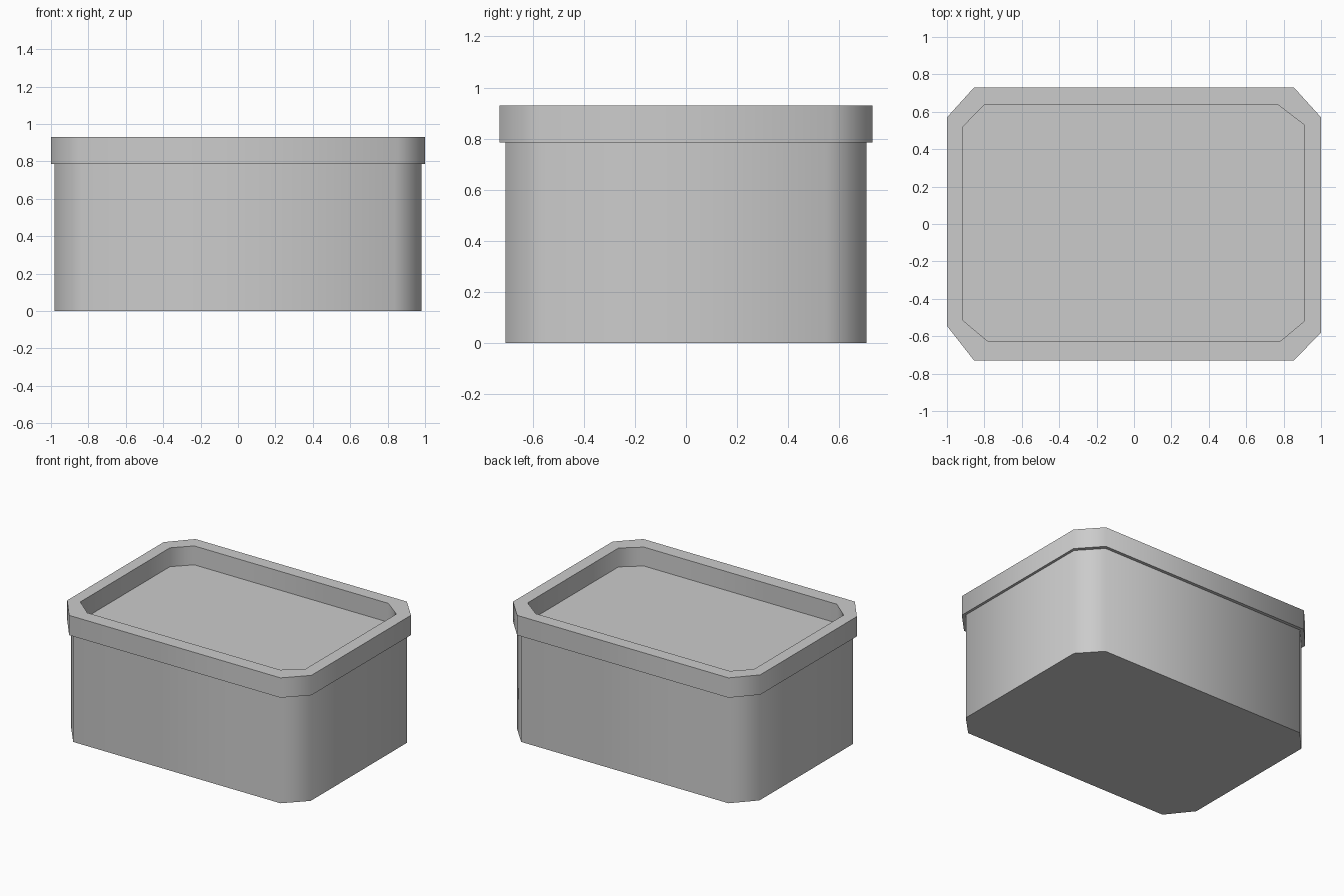
import bpy
import bmesh
import math

default = bpy.data.objects.get("Cube")
if default:
    bpy.data.objects.remove(default, do_unlink=True)

grey = bpy.data.materials.new("light_grey")
grey.use_nodes = True
grey.diffuse_color = (0.6, 0.6, 0.6, 1)
grey.node_tree.nodes["Principled BSDF"].inputs["Base Color"].default_value = (0.6, 0.6, 0.6, 1)

# Eight-sided outlines, anticlockwise from the front right corner
OUTER = [(-0.855, -0.73), (0.855, -0.73), (1, -0.58), (1, 0.57),
         (0.855, 0.73), (-0.855, 0.73), (-1, 0.57), (-1, -0.545)]
INNER = [(-0.78, -0.628), (0.78, -0.628), (0.91, -0.52), (0.91, 0.53),
         (0.77, 0.637), (-0.8, 0.637), (-0.915, 0.52), (-0.915, -0.515)]
BODY = [(x * 0.981, y * 0.968) for x, y in OUTER]


def loft(name, sections):
    """Join outlines at successive heights, and cap the first and last."""
    bm = bmesh.new()
    rings = [[bm.verts.new((x, y, z)) for x, y in outline] for outline, z in sections]
    for low, high in zip(rings, rings[1:]):
        for i in range(len(low)):
            j = (i + 1) % len(low)
            bm.faces.new((low[i], low[j], high[j], high[i]))
    bm.faces.new(rings[0][::-1])
    bm.faces.new(rings[-1])
    bmesh.ops.recalc_face_normals(bm, faces=bm.faces)
    mesh = bpy.data.meshes.new(name)
    bm.to_mesh(mesh)
    bm.free()
    mesh.materials.append(grey)
    obj = bpy.data.objects.new(name, mesh)
    bpy.context.collection.objects.link(obj)
    # Soft chamfered corners, crisp rims
    bpy.ops.object.select_all(action="DESELECT")
    obj.select_set(True)
    bpy.context.view_layer.objects.active = obj
    bpy.ops.object.shade_smooth_by_angle(angle=math.radians(65))
    return obj


# Box body, its top tucked just inside the lid
loft("box_body", [(BODY, 0), (BODY, 0.788)])

# Overhanging lid with a raised rim around a sunken panel
loft("recessed_lid", [(OUTER, 0.785), (OUTER, 0.93), (INNER, 0.93), (INNER, 0.792)])
